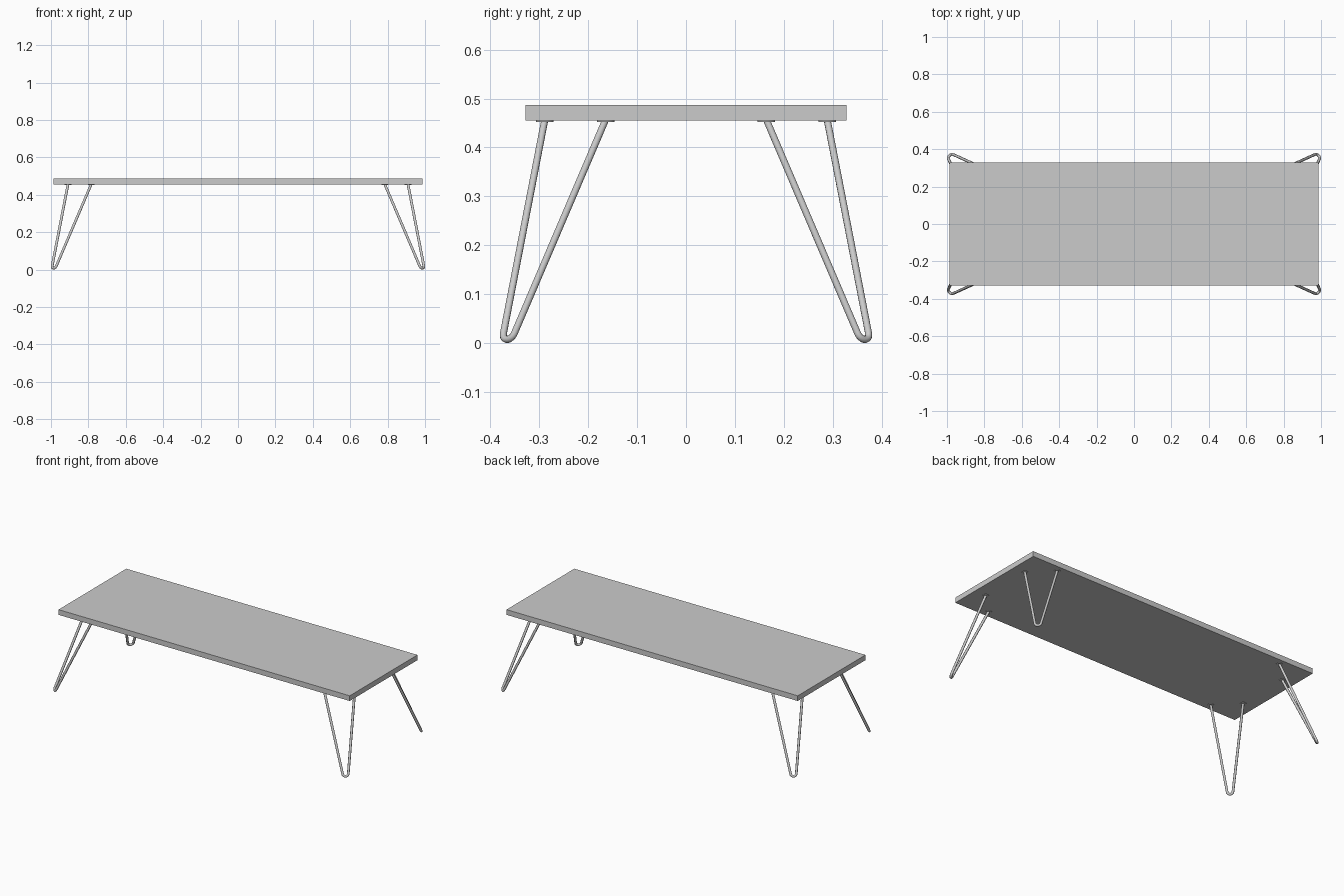
import bpy, math
from mathutils import Vector

if "Cube" in bpy.data.objects:
    bpy.data.objects.remove(bpy.data.objects["Cube"])

SLAB_BOTTOM, SLAB_TOP = 0.455, 0.487
ROD = 0.0075      # rod radius
BEND = 0.016      # radius of the bend at the foot
SPREAD = 0.088    # half distance between rod tops

# Tabletop slab
bpy.ops.mesh.primitive_cube_add(size=1, location=(0, 0, (SLAB_BOTTOM + SLAB_TOP) / 2))
top = bpy.context.object
top.name = "tabletop"
top.scale = (1.974, 0.656, SLAB_TOP - SLAB_BOTTOM)
bpy.ops.object.transform_apply(location=False, rotation=False, scale=True)

# Hairpin path in its own tilted plane: a = sideways, b = up the plane
foot = Vector((0.986, 0.366, ROD))
head = Vector((0.8465, 0.2265, SLAB_BOTTOM + 0.002))
up = (head - foot).normalized()
side = Vector((1, -1, 0)).normalized()
length = (head - foot).length
a, b = SPREAD, length - BEND
start = math.atan2(b, a) - math.acos(BEND / math.hypot(a, b))
arc = [start + (-math.pi - 2 * start) * i / 10 for i in range(11)]
flat = [(SPREAD, length)]
flat += [(BEND * math.cos(t), BEND + BEND * math.sin(t)) for t in arc]
flat += [(-SPREAD, length)]
path = [foot + side * p + up * q for p, q in flat]


def hairpin_leg(name, sx, sy):
    curve = bpy.data.curves.new(name, 'CURVE')
    curve.dimensions = '3D'
    curve.bevel_depth = ROD
    curve.bevel_resolution = 2
    curve.use_fill_caps = True
    spline = curve.splines.new('POLY')
    spline.points.add(len(path) - 1)
    for pt, p in zip(spline.points, path):
        pt.co = (p.x * sx, p.y * sy, p.z, 1)
    leg = bpy.data.objects.new(name, curve)
    bpy.context.collection.objects.link(leg)
    bpy.ops.object.select_all(action='DESELECT')
    leg.select_set(True)
    bpy.context.view_layer.objects.active = leg
    bpy.ops.object.convert(target='MESH')
    bpy.ops.object.shade_smooth_by_angle(angle=math.radians(50))
    # Small mounting discs under the slab
    for label, p in (("a", path[0]), ("b", path[-1])):
        bpy.ops.mesh.primitive_cylinder_add(
            vertices=24, radius=0.018, depth=0.003,
            location=(p.x * sx, p.y * sy, SLAB_BOTTOM - 0.001))
        disc = bpy.context.object
        disc.name = f"{name}_mount_{label}"
        bpy.ops.object.shade_smooth_by_angle(angle=math.radians(40))


# Four legs
for sx, lr in ((-1, "left"), (1, "right")):
    for sy, fb in ((-1, "front"), (1, "back")):
        hairpin_leg(f"{fb}_{lr}_leg", sx, sy)
